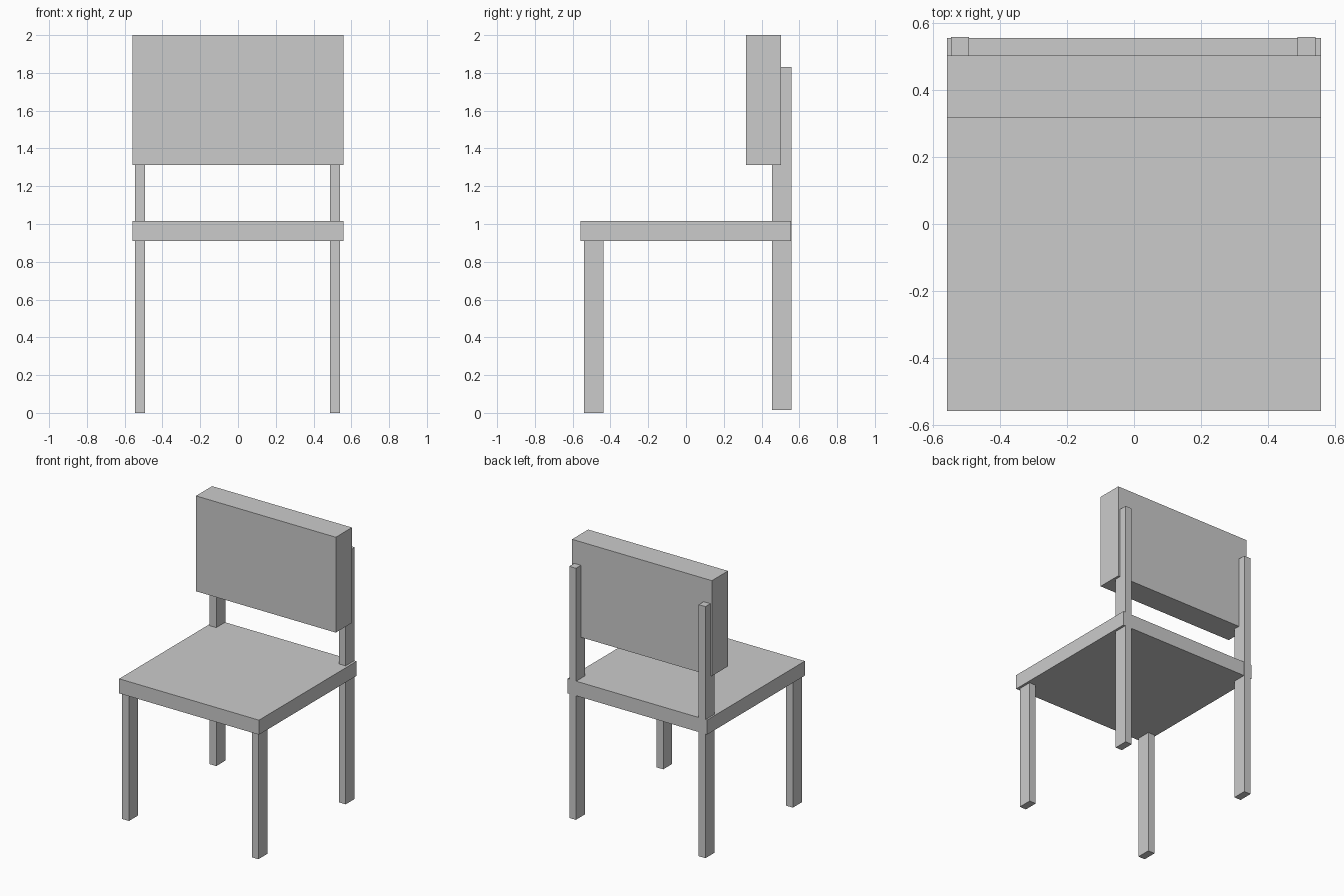
import bpy

if "Cube" in bpy.data.objects:
    bpy.data.objects.remove(bpy.data.objects["Cube"])


def box(name, x, y, z):
    """Add a box spanning the given (min, max) ranges."""
    spans = (x, y, z)
    bpy.ops.mesh.primitive_cube_add(size=1, location=[(a + b) / 2 for a, b in spans])
    obj = bpy.context.object
    obj.name = name
    obj.scale = [b - a for a, b in spans]
    bpy.ops.object.transform_apply(location=False, rotation=False, scale=True)
    return obj


# Seat slab and thick backrest panel
box("seat", (-0.558, 0.558), (-0.558, 0.555), (0.91, 1.015))
box("backrest", (-0.558, 0.558), (0.318, 0.502), (1.312, 2.0))

# Short front legs under the seat; back legs run up behind the backrest
for side, x in (("left", (-0.546, -0.492)), ("right", (0.488, 0.541))):
    box(f"front_leg_{side}", x, (-0.54, -0.438), (0.0, 0.91))
    box(f"back_leg_{side}", x, (0.455, 0.558), (0.016, 1.831))
